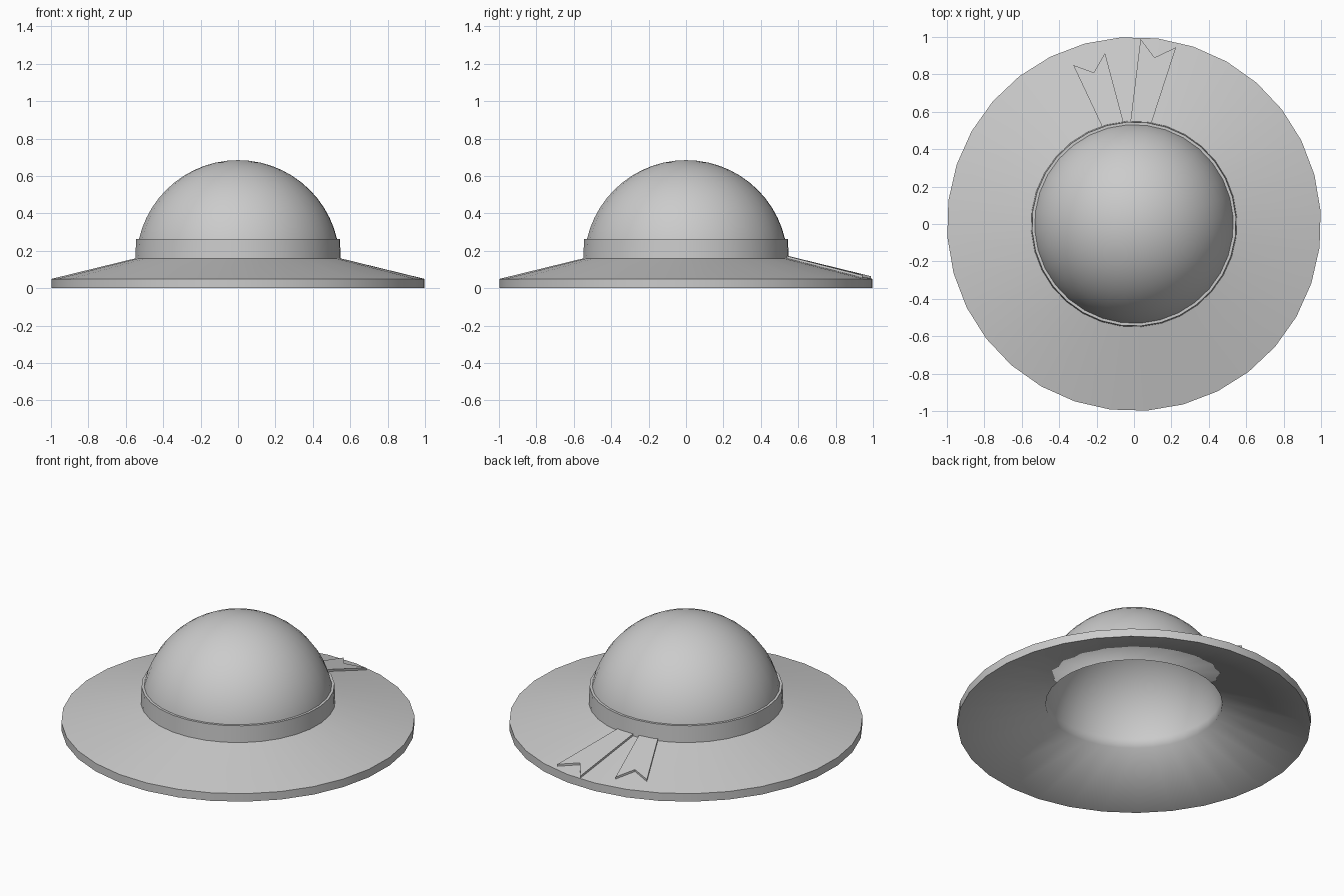
import bpy, bmesh
from math import sin, cos, pi, radians, hypot

cube = bpy.data.objects.get("Cube")
if cube:
    bpy.data.objects.remove(cube, do_unlink=True)

SEGMENTS = 32
TURN = radians(4)
BRIM_SLOPE = 0.244

felt = bpy.data.materials.new("grey felt")
felt.use_nodes = True
grey = (0.6, 0.6, 0.6, 1)
felt.diffuse_color = grey
felt.node_tree.nodes["Principled BSDF"].inputs["Base Color"].default_value = grey


def finish(name, bm):
    bmesh.ops.recalc_face_normals(bm, faces=bm.faces)
    mesh = bpy.data.meshes.new(name)
    bm.to_mesh(mesh)
    bm.free()
    mesh.materials.append(felt)
    obj = bpy.data.objects.new(name, mesh)
    bpy.context.collection.objects.link(obj)
    return obj


def lathe(name, profile, sharp=()):
    """Turn (radius, height) points around z; sharp lists creased rings."""
    bm = bmesh.new()
    rings = []
    for r, z in profile:
        if r < 1e-4:
            rings.append([bm.verts.new((0, 0, z))] * SEGMENTS)
            continue
        angles = [TURN + 2 * pi * i / SEGMENTS for i in range(SEGMENTS)]
        rings.append([bm.verts.new((r * cos(a), r * sin(a), z)) for a in angles])
    for low, high in zip(rings, rings[1:]):
        for i in range(SEGMENTS):
            j = (i + 1) % SEGMENTS
            corners = dict.fromkeys((low[i], low[j], high[j], high[i]))
            bm.faces.new(list(corners)).smooth = True
    for k in sharp:
        for i in range(SEGMENTS):
            bm.edges.get((rings[k][i], rings[k][(i + 1) % SEGMENTS])).smooth = False
    return finish(name, bm)


def dome(radius, base, steps=14):
    return [(radius * cos(pi / 2 * i / steps), base + radius * sin(pi / 2 * i / steps))
            for i in range(steps + 1)]


# Hollow crown and sloping brim, from inner top to outer top
inner = dome(0.50, 0.135)[::-1]
outer = dome(0.545, 0.14)
rim = len(inner)
profile = inner + [(1, 0), (1, 0.05), (0.545, 0.161)] + outer[1:]
lathe("crown_and_brim", profile, (rim, rim + 1, rim + 2))

# Band around the crown
lathe("hat_band", [(0.535, 0.15), (0.551, 0.155), (0.546, 0.262), (0.525, 0.262)], (1, 2))


# Notched ribbon tails lying on the back of the brim
def ribbon_tail(name, outline):
    bm = bmesh.new()
    verts = [bm.verts.new((x, y, 0.05 + BRIM_SLOPE * (1 - hypot(x, y)) - 0.006))
             for x, y in outline]
    face = bm.faces.new(verts)
    grown = bmesh.ops.extrude_face_region(bm, geom=[face])["geom"]
    top = [v for v in grown if isinstance(v, bmesh.types.BMVert)]
    bmesh.ops.translate(bm, verts=top, vec=(0, 0, 0.018))
    return finish(name, bm)


ribbon_tail("ribbon_tail_right", [(-0.17, 0.52), (-0.325, 0.85), (-0.215, 0.81),
                                  (-0.155, 0.915), (-0.055, 0.54)])
ribbon_tail("ribbon_tail_left", [(-0.02, 0.54), (0.035, 0.99), (0.11, 0.89),
                                 (0.225, 0.945), (0.09, 0.53)])
